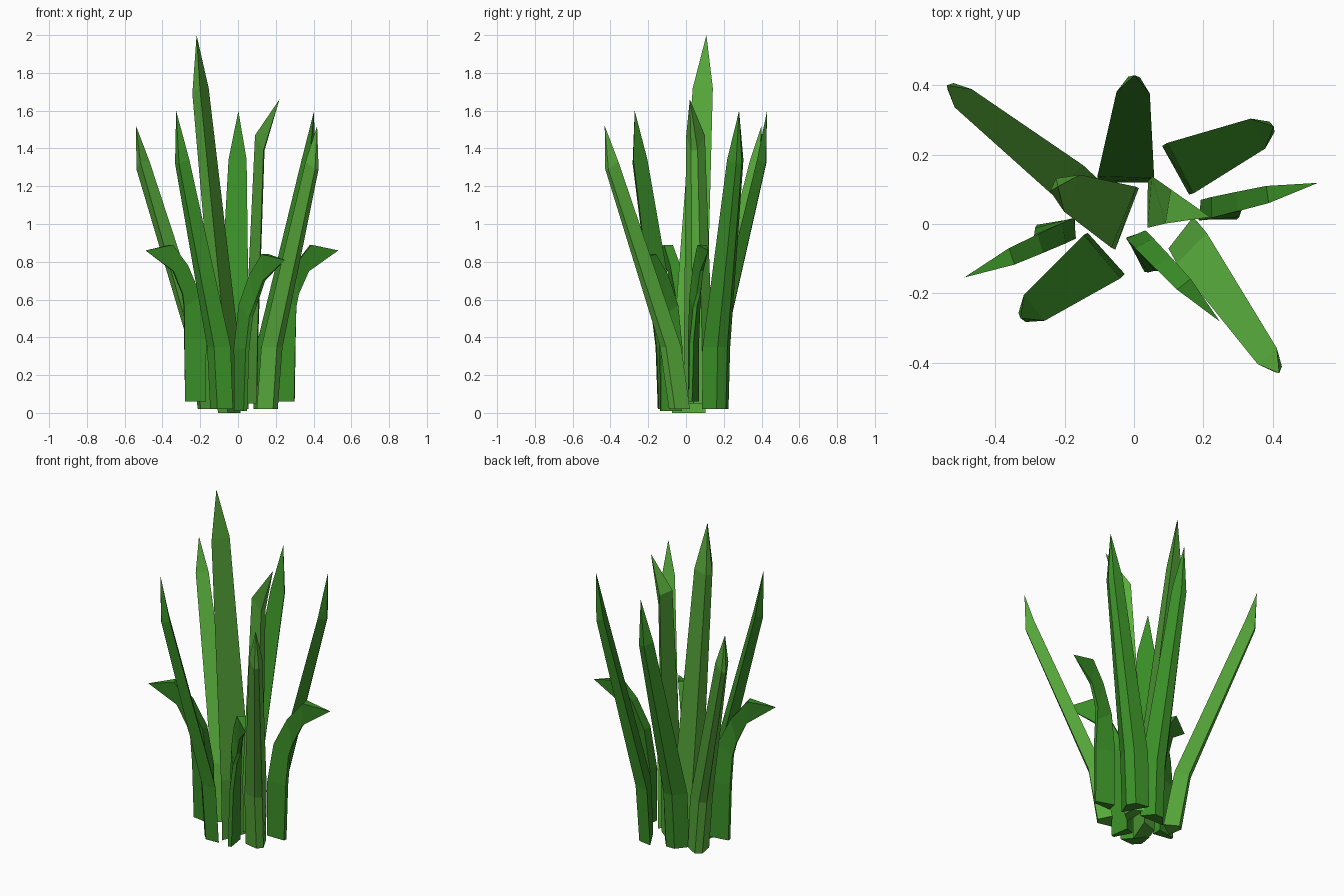
import bpy, bmesh, math
from mathutils import Vector, Matrix

if "Cube" in bpy.data.objects:
    bpy.data.objects.remove(bpy.data.objects["Cube"])


def material(name, rgb):
    m = bpy.data.materials.new(name)
    m.diffuse_color = (*rgb, 1)
    m.use_nodes = True
    m.node_tree.nodes["Principled BSDF"].inputs["Base Color"].default_value = m.diffuse_color
    return m


LIGHT = material("light_green", (0.10, 0.42, 0.045))
DEEP = material("deep_green", (0.042, 0.27, 0.020))

# Blade profiles: rings of (inner r, inner z, outer r, outer z, half width), then tip (r, z)
BROAD = ([(0, 0, .065, 0, .08), (.015, .33, .085, .33, .082), (.26, 1.32, .305, 1.30, .048)], (.31, 1.58))
LONG = ([(0, 0, .08, 0, .058), (.055, .33, .13, .33, .062), (.435, 1.31, .485, 1.27, .036)], (.495, 1.50))
TALL = ([(0, 0, .08, 0, .095), (.01, .35, .10, .35, .095), (.175, 1.72, .235, 1.69, .058)], (.22, 2.0))
INNER = ([(0, 0, .06, 0, .075), (.005, .33, .065, .33, .075), (.06, 1.42, .10, 1.34, .05)], (.185, 1.61))
HOOK = ([(0, 0, .11, 0, .028), (0, .33, .115, .33, .03), (.035, .56, .12, .50, .03),
         (.11, .72, .135, .57, .028), (.20, .83, .19, .69, .025)], (.35, .80))


def blade(name, profile, origin, angle, twist, mat):
    """Trapezoid rings, wide on the inner side, closing to a point."""
    rings, tip = profile
    bm = bmesh.new()
    rows = []
    for i, (ri, zi, ro, zo, w) in enumerate(rings):
        rot = Matrix.Rotation(math.radians(twist) * (1 - i / len(rings)), 3, 'Z')
        d = ro - ri
        section = [(0, -w, zi), (d, -w * .35, zo), (d, w * .35, zo), (0, w, zi)]
        rows.append([bm.verts.new(rot @ Vector(p) + Vector((ri, 0, 0))) for p in section])
    point = bm.verts.new((tip[0], 0, tip[1]))
    bm.faces.new(rows[0])
    for a, b in zip(rows, rows[1:]):
        for k in range(4):
            j = (k + 1) % 4
            bm.faces.new((a[k], a[j], b[j], b[k]))
    for k in range(4):
        bm.faces.new((rows[-1][k], rows[-1][(k + 1) % 4], point))
    bmesh.ops.recalc_face_normals(bm, faces=bm.faces)
    bm.transform(Matrix.Translation(origin) @ Matrix.Rotation(math.radians(angle), 4, 'Z'))
    me = bpy.data.meshes.new(name)
    bm.to_mesh(me)
    bm.free()
    me.materials.append(mat)
    bpy.context.collection.objects.link(bpy.data.objects.new(name, me))


# Central tall blades
blade("tall_blade", TALL, (-.02, .015, 0), 155, 4, LIGHT)
blade("inner_blade", INNER, (.04, .065, .05), -14, 14, LIGHT)
# Long blades leaning far out
blade("long_blade_back", LONG, (-.15, .095, .02), 142, -17, LIGHT)
blade("long_blade_front", LONG, (.135, -.025, .02), -55, 17, LIGHT)
# Broad outer blades
blade("broad_blade_left", BROAD, (-.08, -.085, .02), 217, 5, DEEP)
blade("broad_blade_back", BROAD, (-.025, .12, .02), 85, 5, DEEP)
blade("broad_blade_right", BROAD, (.12, .155, .02), 24, 5, DEEP)
# Short leaves with bent-over tips
blade("bent_leaf_right", HOOK, (.19, .04, .06), 13, -22, DEEP)
blade("bent_leaf_left", HOOK, (-.17, -.012, .06), 204, -24, DEEP)
blade("bent_leaf_front", HOOK, (.005, -.03, .01), -46, -26, DEEP)
